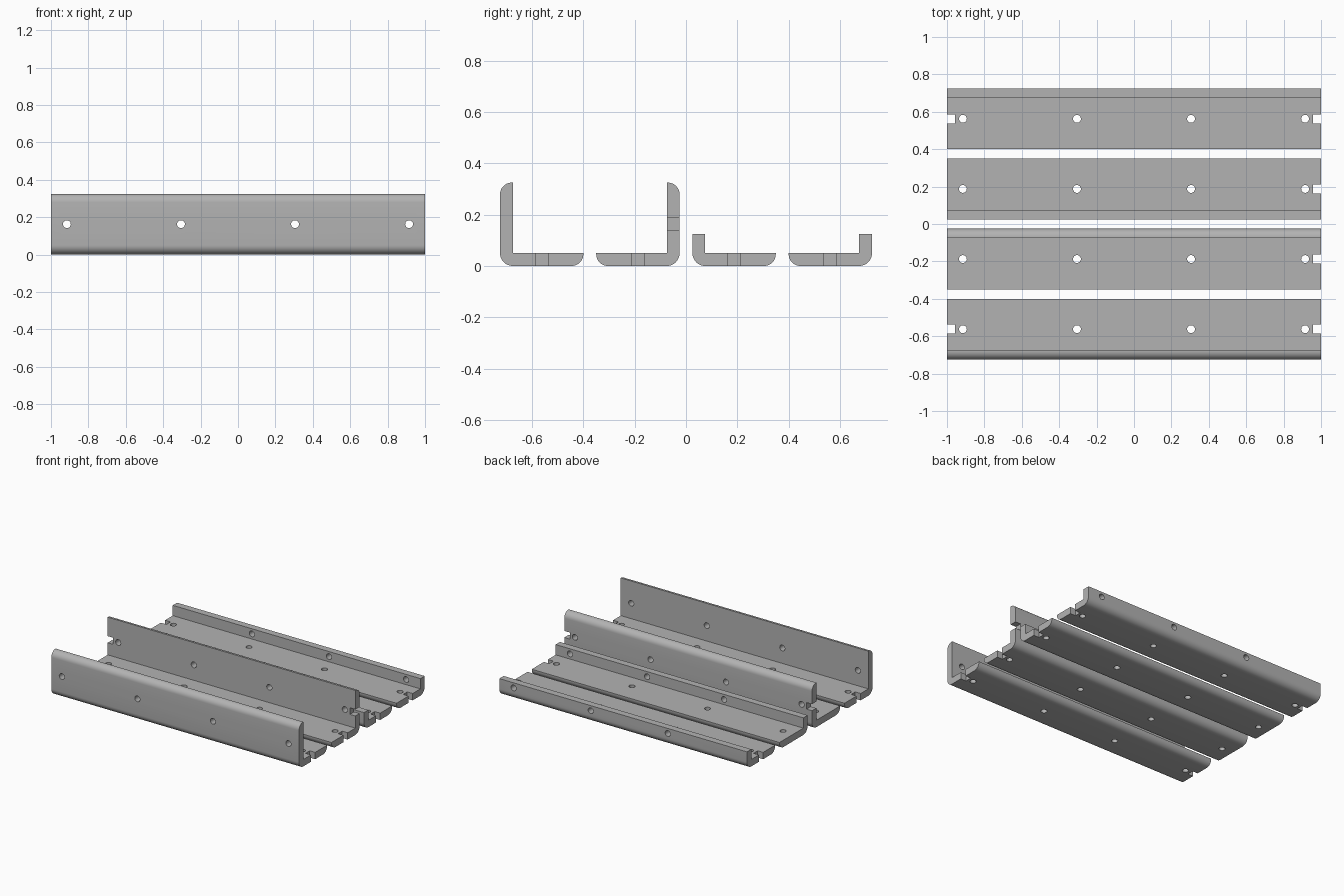
import bpy, bmesh, math
from mathutils import Matrix, Vector

if "Cube" in bpy.data.objects:
    bpy.data.objects.remove(bpy.data.objects["Cube"])

T, FOOT = 0.05, 0.325          # sheet thickness, foot width
MID = FOOT / 2                 # hole line on foot and tall wall
HOLE_R, NOTCH = 0.021, 0.048
LONG_HOLES = (-0.915, -0.305, 0.305, 0.915)
SHORT_HOLES = (-0.36, 0.262, 0.885)

steel = bpy.data.materials.new("grey_metal")
steel.diffuse_color = (0.45, 0.45, 0.45, 1)
steel.use_nodes = True
steel.node_tree.nodes["Principled BSDF"].inputs["Base Color"].default_value = steel.diffuse_color


def make_object(name, bm):
    bmesh.ops.recalc_face_normals(bm, faces=bm.faces)
    mesh = bpy.data.meshes.new(name)
    bm.to_mesh(mesh)
    bm.free()
    mesh.materials.append(steel)
    obj = bpy.data.objects.new(name, mesh)
    bpy.context.collection.objects.link(obj)
    return obj


def arc(cx, cz, r, start, end, n=8):
    return [(cx + r * math.cos(math.radians(start + (end - start) * i / n)),
             cz + r * math.sin(math.radians(start + (end - start) * i / n)))
            for i in range(n + 1)]


def bracket_profile(height, round_top):
    # L section: heel at u = 0, foot towards +u
    r = 0.046
    pts = arc(T, T, T, 180, 270)
    pts += arc(FOOT - r, r, r, 270, 360)
    pts += [(FOOT, T), (T, T), (T, height)]
    pts += arc(r, height - r, r, 90, 180) if round_top else [(0, height)]
    return pts


def bracket(name, heel, side, height, round_top, wall_holes, hole_z, foot_ends, wall_ends):
    # Extruded angle section
    bm = bmesh.new()
    verts = [bm.verts.new((-1, heel + side * u, z)) for u, z in bracket_profile(height, round_top)]
    face = bm.faces.new(verts)
    ext = bmesh.ops.extrude_face_region(bm, geom=[face])
    bmesh.ops.translate(bm, vec=(2, 0, 0),
                        verts=[v for v in ext["geom"] if isinstance(v, bmesh.types.BMVert)])
    bmesh.ops.remove_doubles(bm, verts=bm.verts, dist=1e-5)
    obj = make_object(name, bm)

    # Cutters: round holes through foot and wall, square notches at the ends
    cut = bmesh.new()

    def drill(loc, rot):
        bmesh.ops.create_cone(cut, cap_ends=True, segments=24, radius1=HOLE_R, radius2=HOLE_R,
                              depth=0.08, matrix=Matrix.Translation(loc) @ rot)

    def notch(loc, size):
        bmesh.ops.create_cube(cut, size=1,
                              matrix=Matrix.Translation(loc) @ Matrix.Diagonal(Vector(size).to_4d()))

    foot_y, wall_y = heel + side * MID, heel + side * T / 2
    for x in LONG_HOLES:
        drill((x, foot_y, T / 2), Matrix.Identity(4))
    for x in wall_holes:
        drill((x, wall_y, hole_z), Matrix.Rotation(math.pi / 2, 4, 'X'))
    for end in foot_ends:
        notch((end, foot_y, T / 2), (0.088, NOTCH, 0.08))
    for end in wall_ends:
        notch((end, wall_y, hole_z), (0.088, 0.08, NOTCH))
    cutter = make_object(name + "_cutter", cut)
    cutter.hide_render = True

    mod = obj.modifiers.new("holes", 'BOOLEAN')
    mod.operation, mod.solver, mod.object = 'DIFFERENCE', 'EXACT', cutter
    bpy.ops.object.select_all(action='DESELECT')
    obj.select_set(True)
    bpy.context.view_layer.objects.active = obj
    bpy.ops.object.modifier_apply(modifier=mod.name)
    bpy.data.objects.remove(cutter)
    bpy.ops.object.shade_smooth_by_angle(angle=math.radians(30))


# Two tall angles at the front, two short angles at the back
bracket("front_tall_angle", -0.725, 1, 0.325, True, LONG_HOLES, MID, (-1, 1), ())
bracket("inner_tall_angle", -0.025, -1, 0.325, True, LONG_HOLES, MID, (1,), (-1, 1))
bracket("inner_short_angle", 0.025, 1, 0.125, False, SHORT_HOLES, 0.0875, (1,), ())
bracket("back_short_angle", 0.725, -1, 0.125, False, SHORT_HOLES, 0.0875, (-1, 1), ())
